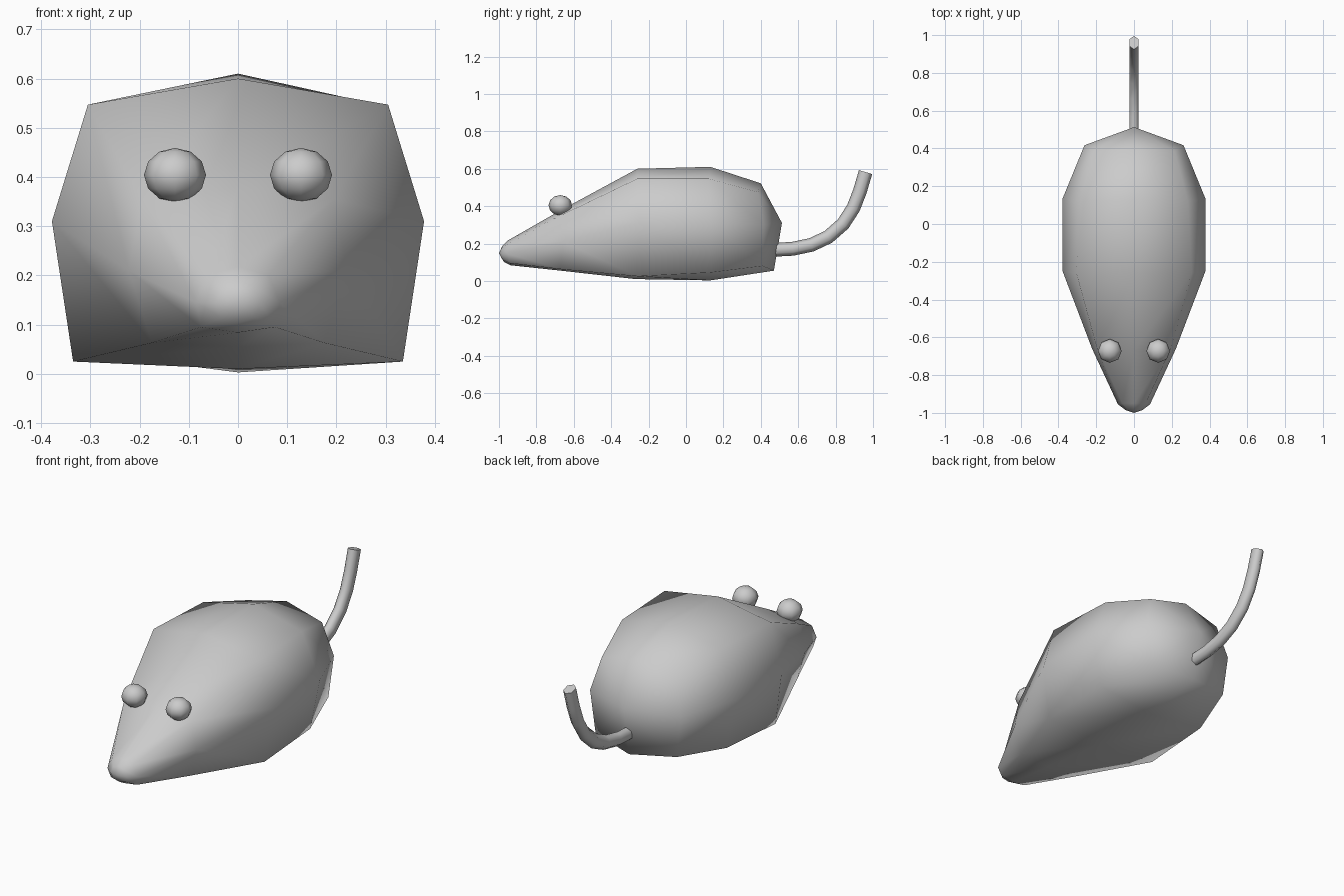
import bpy, bmesh
from mathutils import Vector

if "Cube" in bpy.data.objects:
    bpy.data.objects.remove(bpy.data.objects["Cube"])


def make_object(name, bm):
    bmesh.ops.recalc_face_normals(bm, faces=bm.faces[:])
    for f in bm.faces:
        f.smooth = True
    me = bpy.data.meshes.new(name)
    bm.to_mesh(me)
    bm.free()
    ob = bpy.data.objects.new(name, me)
    bpy.context.collection.objects.link(ob)
    return ob


def loft(bm, rings):
    loops = [[bm.verts.new(p) for p in r] for r in rings]
    n = len(loops[0])
    for a, b in zip(loops, loops[1:]):
        for i in range(n):
            j = (i + 1) % n
            bm.faces.new((a[i], a[j], b[j], b[i]))
    return loops


def fan(bm, loop, tip, step):
    # close a loop around a centre vertex with triangles (1) or quads (2)
    c = bm.verts.new(tip)
    n = len(loop)
    for i in range(0, n, step):
        bm.faces.new([c] + [loop[(i + k) % n] for k in range(step + 1)])


# body: half sections (top, upper corner, side, lower corner, bottom), nose to rump
half_rings = [
    [(0, -.982, .188), (.032, -.984, .178), (.045, -.985, .145), (.035, -.98, .115), (0, -.975, .103)],
    [(0, -.95, .218), (.062, -.95, .20), (.085, -.955, .145), (.075, -.94, .095), (0, -.94, .084)],
    [(0, -.67, .378), (.195, -.66, .355), (.222, -.66, .21), (.175, -.67, .063), (0, -.67, .055)],
    [(0, -.26, .60), (.305, -.26, .547), (.378, -.25, .31), (.335, -.26, .025), (0, -.27, .010)],
    [(0, .13, .61), (.285, .12, .547), (.378, .135, .31), (.325, .13, .045), (0, .13, .003)],
    [(0, .40, .522), (.215, .385, .475), (.262, .417, .30), (.235, .41, .08), (0, .47, .055)],
]
bm = bmesh.new()
rings = [h + [(-x, y, z) for x, y, z in h[3:0:-1]] for h in half_rings]
loops = loft(bm, rings)
fan(bm, loops[0], (0, -1, .148), 1)
fan(bm, loops[-1], (0, .513, .31), 2)
make_object("body", bm)

# eyes
for side, name in ((-1, "left_eye"), (1, "right_eye")):
    bm = bmesh.new()
    bmesh.ops.create_uvsphere(bm, u_segments=8, v_segments=6, radius=1)
    bmesh.ops.scale(bm, vec=(.063, .063, .055), verts=bm.verts)
    bmesh.ops.translate(bm, vec=(side * .128, -.672, .404), verts=bm.verts)
    make_object(name, bm)

# tail: flattened six-sided tube swept along an upward curve
path = [Vector((0, y, z)) for y, z in
        ((.475, .167), (.57, .172), (.67, .193), (.76, .235), (.84, .305),
         (.895, .39), (.93, .48), (.96, .582))]
bm = bmesh.new()
tube = []
for i, p in enumerate(path):
    t = (path[min(i + 1, len(path) - 1)] - path[max(i - 1, 0)]).normalized()
    up = Vector((0, -t.z, t.y)) * .037
    side = Vector((.025, 0, 0))
    tube.append([p + up, p + up * .5 + side, p - up * .5 + side,
                 p - up, p - up * .5 - side, p + up * .5 - side])
loops = loft(bm, tube)
bm.faces.new(loops[0])
bm.faces.new(loops[-1])
tail = make_object("tail", bm)
for f in tail.data.polygons[-2:]:
    f.use_smooth = False
